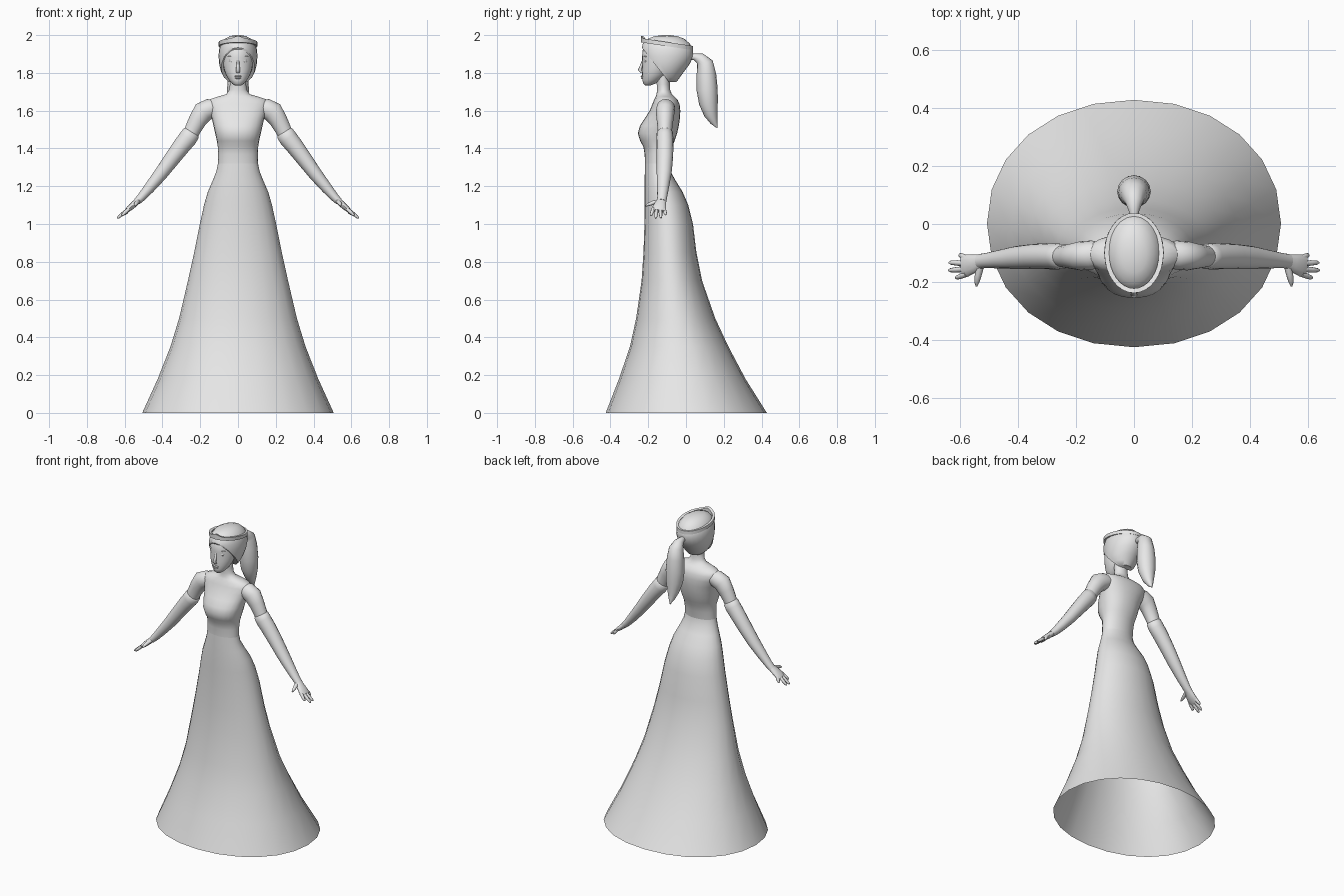
import bpy, bmesh, math
from mathutils import Vector

grey = bpy.data.materials.new("plain grey")
grey.diffuse_color = (0.8, 0.8, 0.8, 1)


def finish(name, bm, angle=50, mirror=False):
    bmesh.ops.recalc_face_normals(bm, faces=bm.faces)
    me = bpy.data.meshes.new(name)
    bm.to_mesh(me)
    bm.free()
    ob = bpy.data.objects.new(name, me)
    bpy.context.collection.objects.link(ob)
    me.materials.append(grey)
    bpy.ops.object.select_all(action='DESELECT')
    ob.select_set(True)
    bpy.context.view_layer.objects.active = ob
    bpy.ops.object.shade_smooth_by_angle(angle=math.radians(angle))
    if mirror:
        ob.modifiers.new("mirror", 'MIRROR')
    return ob


def skin(bm, rings, cap_start=True, cap_end=True):
    """Bridge a list of equal-length point rings."""
    vs = [[bm.verts.new(p) for p in r] for r in rings]
    n = len(vs[0])
    for a, b in zip(vs, vs[1:]):
        for i in range(n):
            j = (i + 1) % n
            bm.faces.new((a[i], a[j], b[j], b[i]))
    if cap_start:
        bm.faces.new(vs[0])
    if cap_end:
        bm.faces.new(vs[-1])


def level(z, w, yf, yb, e=2.0, n=24):
    """Horizontal superellipse ring from half width, front y and back y."""
    pts = []
    for i in range(n):
        a = 2 * math.pi * i / n
        c, s = math.cos(a), math.sin(a)
        x = w * math.copysign(abs(c) ** (2 / e), c)
        y = (yf + yb) / 2 + (yb - yf) / 2 * math.copysign(abs(s) ** (2 / e), s)
        pts.append((x, y, z))
    return pts


def tube(bm, path, side, n=12):
    """Tube through (x, y, z, thickness, width); width runs along side."""
    ps = [Vector(p[:3]) for p in path]
    rings = []
    for i, p in enumerate(path):
        t = (ps[min(i + 1, len(ps) - 1)] - ps[max(i - 1, 0)]).normalized()
        s = Vector(side)
        s = (s - t * s.dot(t)).normalized()
        u = t.cross(s)
        rings.append([ps[i] + u * p[3] * math.cos(2 * math.pi * k / n)
                      + s * p[4] * math.sin(2 * math.pi * k / n) for k in range(n)])
    skin(bm, rings)


def blob(name, centre, size, mirror=False):
    bm = bmesh.new()
    bmesh.ops.create_uvsphere(bm, u_segments=14, v_segments=8, radius=1)
    for v in bm.verts:
        v.co = Vector([v.co[k] * size[k] + centre[k] for k in range(3)])
    return finish(name, bm, 180, mirror)


# Gown skirt, open at the hem
bm = bmesh.new()
skin(bm, [level(*r) for r in (
    (0, .507, -.425, .428, 2.1), (.18, .425, -.355, .315, 2.1), (.35, .358, -.297, .225, 2.1),
    (.5, .312, -.264, .155), (.7, .265, -.235, .085), (.85, .232, -.225, .055),
    (1.0, .202, -.22, .037), (1.1, .18, -.22, .012), (1.17, .16, -.22, -.018),
    (1.23, .134, -.219, -.055), (1.28, .114, -.218, -.083), (1.32, .106, -.217, -.09))],
    False, False)
finish("gown_skirt", bm, 60)

# Bodice, shoulders and neck
bm = bmesh.new()
skin(bm, [level(*r) for r in (
    (1.32, .106, -.217, -.09), (1.37, .105, -.219, -.083), (1.41, .107, -.226, -.072),
    (1.44, .112, -.243, -.06, 2.2), (1.48, .121, -.255, -.047, 2.3),
    (1.52, .13, -.244, -.038, 2.2), (1.56, .139, -.218, -.032, 2.2),
    (1.60, .155, -.192, -.03, 2.2), (1.635, .165, -.178, -.034, 2.2),
    (1.66, .15, -.168, -.046, 2.1), (1.675, .105, -.16, -.062), (1.687, .062, -.156, -.075),
    (1.71, .046, -.153, -.084), (1.74, .043, -.155, -.086), (1.79, .043, -.158, -.086))], False)
finish("bodice_and_neck", bm, 80)

# Upper arms
bm = bmesh.new()
tube(bm, [(.10, -.105, 1.625, .03, .04), (.145, -.107, 1.612, .053, .05),
          (.185, -.11, 1.593, .056, .05), (.213, -.111, 1.55, .048, .044),
          (.237, -.112, 1.505, .043, .039), (.26, -.112, 1.455, .04, .036)], (0, 1, 0), 16)
finish("upper_arm", bm, 60, True)

# Long gloves from the elbow to the wrist
bm = bmesh.new()
tube(bm, [(.243, -.112, 1.488, .04, .036), (.247, -.112, 1.482, .047, .043),
          (.265, -.112, 1.455, .049, .045), (.295, -.111, 1.418, .047, .045),
          (.35, -.112, 1.345, .042, .043), (.41, -.116, 1.264, .036, .039),
          (.47, -.122, 1.19, .029, .031), (.51, -.126, 1.143, .023, .026),
          (.535, -.129, 1.118, .019, .025)], (0, 1, 0), 16)
finish("glove", bm, 60, True)

# Hands: palm, four fingers and thumb
bm = bmesh.new()
tube(bm, [(.525, -.128, 1.127, .016, .024), (.55, -.136, 1.105, .017, .032),
          (.575, -.143, 1.083, .015, .038), (.592, -.145, 1.068, .01, .036)], (0, 1, 0))
for y0, tip in ((-.117, (.602, -.106, 1.048)), (-.136, (.638, -.133, 1.032)),
                (-.155, (.64, -.16, 1.03)), (-.173, (.615, -.186, 1.045))):
    base, end = Vector((.578, y0, 1.08)), Vector(tip)
    path = [(*base.lerp(end, f), r, r) for f, r in ((0, .01), (.55, .0095), (.9, .007), (1, .003))]
    tube(bm, path, (0, 1, 0), 8)
tube(bm, [(.528, -.138, 1.122, .011, .013), (.537, -.175, 1.112, .011, .012),
          (.542, -.2, 1.103, .009, .009), (.543, -.215, 1.096, .003, .003)], (1, 0, 0), 8)
finish("hand", bm, 60, True)

# Face
bm = bmesh.new()
skin(bm, [level(*r) for r in (
    (1.733, .016, -.215, -.19), (1.742, .03, -.226, -.165), (1.762, .048, -.231, -.13),
    (1.79, .064, -.232, -.10), (1.82, .074, -.233, -.08), (1.85, .08, -.231, -.06),
    (1.88, .084, -.233, -.04), (1.92, .085, -.23, -.03), (1.96, .07, -.205, -.04))])
finish("face", bm, 80)

# Nose, lips and eyes
bm = bmesh.new()
tube(bm, [(0, -.228, 1.868, .004, .006), (0, -.236, 1.84, .007, .008),
          (0, -.245, 1.815, .01, .012), (0, -.234, 1.803, .006, .01)], (1, 0, 0), 8)
finish("nose", bm, 70)
blob("upper_lip", (0, -.231, 1.782), (.019, .009, .005))
blob("lower_lip", (0, -.229, 1.773), (.016, .009, .006))
blob("eye", (.034, -.213, 1.862), (.016, .011, .008), True)
blob("eyebrow", (.036, -.213, 1.886), (.021, .011, .004), True)

# Swept-back hair, cut along the slanted hairline
bm = bmesh.new()
skin(bm, [level(*r) for r in (
    (1.752, .05, -.16, -.05), (1.775, .074, -.19, -.033), (1.81, .091, -.215, -.008),
    (1.85, .1, -.23, .022), (1.89, .103, -.237, .038), (1.925, .1, -.237, .036),
    (1.955, .089, -.228, .02), (1.98, .069, -.203, -.008), (1.994, .044, -.168, -.045),
    (2.0, .015, -.125, -.085))])
cut = bmesh.ops.bisect_plane(bm, geom=bm.verts[:] + bm.edges[:] + bm.faces[:],
                             plane_co=(0, -.235, 1.935), plane_no=(0, .19, .15),
                             clear_inner=True)
bmesh.ops.holes_fill(bm, edges=[e for e in bm.edges if e.is_boundary])
finish("hair", bm, 50)

# Ponytail
bm = bmesh.new()
tube(bm, [(0, .015, 1.885, .014, .014), (0, .045, 1.885, .018, .018),
          (0, .075, 1.876, .03, .03), (0, .1, 1.85, .044, .044), (0, .108, 1.79, .052, .053),
          (0, .112, 1.71, .056, .058), (0, .119, 1.64, .05, .052), (0, .132, 1.58, .036, .036),
          (0, .148, 1.54, .02, .02), (0, .166, 1.508, .002, .002)], (1, 0, 0), 16)
finish("ponytail", bm, 60)

# Tiara: slanted band rising to a point at the front
bm = bmesh.new()
rings, steps = [], 32
for i in range(steps + 1):
    a = 2 * math.pi * i / steps
    c, s = math.cos(a), math.sin(a)
    rise = .013 * max(0, 1 - abs(c) / .4) if s < 0 else 0
    ring = []
    for off, dz in ((0, -.011), (0, .011 + rise), (-.016, .009 + rise), (-.016, -.011)):
        y = -.1 + (.138 + off) * s
        ring.append(((.102 + off) * c, y, 1.952 - .15 * (y + .1) + dz))
    rings.append(ring)
skin(bm, rings, False, False)
bmesh.ops.remove_doubles(bm, verts=bm.verts, dist=1e-5)
finish("tiara", bm, 35)
